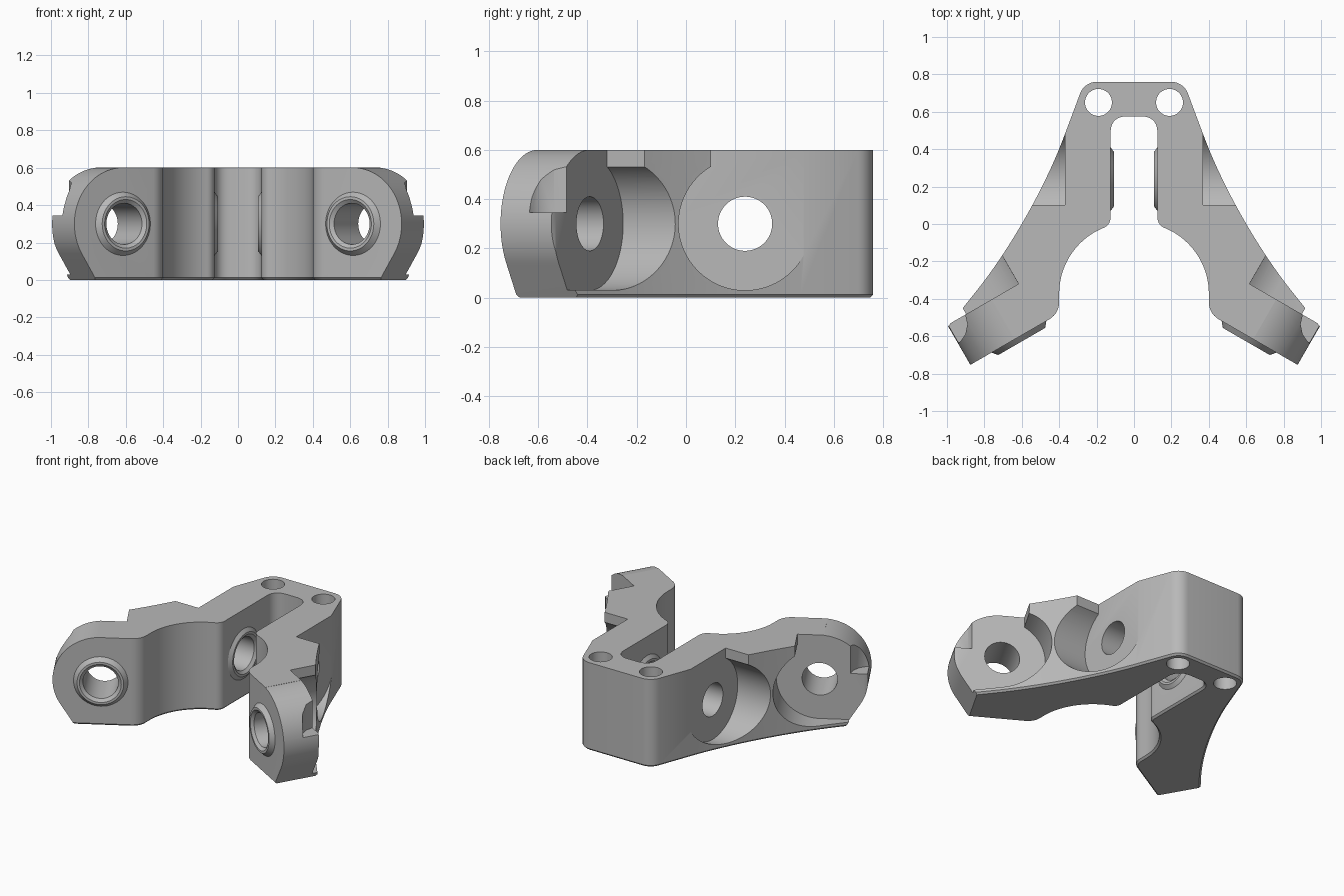
import bpy, bmesh
from math import cos, sin, radians, sqrt
from mathutils import Vector, Matrix
from mathutils.geometry import interpolate_bezier

cube = bpy.data.objects.get("Cube")
if cube:
    bpy.data.objects.remove(cube)

grey = bpy.data.materials.new("plain grey")
grey.use_nodes = True
GREY = (0.48, 0.48, 0.48, 1)
grey.diffuse_color = GREY
grey.node_tree.nodes["Principled BSDF"].inputs["Base Color"].default_value = GREY

Z = Vector((0, 0, 1))
MID = 0.3          # height of the cross holes
HOLE = 0.11
POCKET = 0.27


def frame(origin, u, v, w, side=1):
    """Local axes u, v, w at origin, mirrored in x when side is -1."""
    m = Matrix((u, v, w)).transposed().to_4x4()
    m.translation = origin
    return Matrix.Diagonal((side, 1, 1, 1)) @ m


def finish(name, bm, matrix):
    bm.transform(matrix)
    bmesh.ops.recalc_face_normals(bm, faces=bm.faces)
    mesh = bpy.data.meshes.new(name)
    bm.to_mesh(mesh)
    bm.free()
    mesh.materials.append(grey)
    obj = bpy.data.objects.new(name, mesh)
    bpy.context.collection.objects.link(obj)
    return obj


def bridge(bm, a, b):
    for i in range(len(a)):
        j = (i + 1) % len(a)
        bm.faces.new((a[i], a[j], b[j], b[i]))


def prism(name, points, matrix, start, end, chamfer=0):
    bm = bmesh.new()
    low, high = [[bm.verts.new((x, y, h)) for x, y in points] for h in (start + chamfer, end)]
    bridge(bm, low, high)
    base = bm.faces.new(low[::-1])
    bm.faces.new(high)
    if chamfer:
        bm.normal_update()
        bmesh.ops.inset_region(bm, faces=[base], thickness=chamfer, use_even_offset=True)
        bmesh.ops.translate(bm, verts=base.verts, vec=(0, 0, -chamfer))
    return finish(name, bm, matrix)


def arc(radius, a, b, steps=40):
    return [(radius * cos(radians(a + (b - a) * i / steps)),
             radius * sin(radians(a + (b - a) * i / steps))) for i in range(steps + 1)]


def circle(radius, steps=64):
    return arc(radius, 0, 360, steps)[:-1]


def rounded(corners):
    """Polyline through corners (x, y, trim), each blended over its trim length."""
    path = []
    for i, (x, y, d) in enumerate(corners):
        p = Vector((x, y))
        if not d:
            path.append(p)
            continue
        a = p + (Vector(corners[i - 1][:2]) - p).normalized() * d
        b = p + (Vector(corners[i + 1][:2]) - p).normalized() * d
        path += interpolate_bezier(a, a.lerp(p, 0.6), b.lerp(p, 0.6), b, 20 if d > 0.2 else 8)
    return [tuple(p[:2]) for p in path]


def volume(mesh):
    bm = bmesh.new()
    bm.from_mesh(mesh)
    size = bm.calc_volume()
    bm.free()
    return size


def cut(obj, cutter):
    """Subtract the cutter, trying the next solver if one removes nothing."""
    cutter.hide_render = True
    mod = obj.modifiers.new("cut", 'BOOLEAN')
    mod.operation = 'DIFFERENCE'
    mod.object = cutter
    for solver in ('MANIFOLD', 'EXACT', 'FLOAT'):
        mod.solver = solver
        bpy.context.view_layer.update()
        depsgraph = bpy.context.evaluated_depsgraph_get()
        result = bpy.data.meshes.new_from_object(obj.evaluated_get(depsgraph))
        if 0.05 < volume(result) < volume(obj.data) - 0.00005:
            obj.modifiers.remove(mod)
            obj.data = result
            break
    else:
        raise RuntimeError("no solver could cut with " + cutter.name)
    bpy.data.objects.remove(cutter)


def boss(name, matrix, height):
    """Chamfered ring around a hole, turned about local w."""
    outline = [(HOLE, -0.02), (0.17, -0.02), (0.17, 0), (0.145, height),
               (0.13, height), (HOLE, height - 0.016)]
    bm = bmesh.new()
    rings = [[bm.verts.new((x, y, h)) for x, y in circle(r)] for r, h in outline]
    for k, ring in enumerate(rings):
        bridge(bm, ring, rings[(k + 1) % len(rings)])
    return finish(name, bm, matrix)


# Forked body, extruded from its plan
half = rounded([(0, 0.76, 0), (0.265, 0.76, 0.065), (0.543, 0.016, 0.48), (1.02, -0.58, 0),
                (0.913, -0.775, 0), (0.40, -0.479, 0.06), (0.40, -0.12, 0.25),
                (0.125, -0.005, 0.04), (0.125, 0.575, 0.08), (0, 0.575, 0)])
plan = half + [(-x, y) for x, y in reversed(half[1:-1])]
body = prism("forked_body", plan, Matrix(), 0, 0.6, chamfer=0.012)
parts = [body]

# Arm axes: along the arm, and through it from front to back
along = Vector((sqrt(3) / 2, -0.5, 0))
back = Vector((0.5, sqrt(3) / 2, 0))
X, Y = Vector((1, 0, 0)), Vector((0, 1, 0))
arm_back = Vector((0.738, -0.39, MID))
arm_front = arm_back - back * 0.245

left_wall = [(-0.14, 0.4)] + arc(POCKET, 121, 270)
inner_pocket = left_wall + arc(POCKET, 270, 360)[1:] + [(0.4, 0), (0.4, 0.4)]
outer_pocket = left_wall + [(0.6, -POCKET), (0.6, 0.4)]
end_trim = arc(0.3, 85, -32.5) + [(0.165, -0.3), (0.165, -0.4), (0.6, -0.4),
                                  (0.6, 0.4), (0.026, 0.4)]
notch = [(0.19, 0.05), (0.19, 0), (0.205, -0.05), (0.24, -0.09), (0.28, -0.11),
         (0.34, -0.12), (0.5, -0.12), (0.5, 0.05)]

for side, label in ((1, "left"), (-1, "right")):
    inner = frame((0.37, 0.24, MID), Y, Z, X, side)
    outer = frame(arm_back, along, Z, back, side)
    # Rounded arm end with a notch on its back corner
    cut(body, prism("end_cutter", end_trim, outer, -0.5, 0.4))
    step = frame(arm_back + Z * 0.045, along, back, Z, side)
    cut(body, prism("notch_cutter", notch, step, 0, 0.4))
    # Pockets open to the outside and the top
    cut(body, prism("inner_pocket_cutter", inner_pocket, inner, 0, 0.4))
    cut(body, prism("outer_pocket_cutter", outer_pocket, outer, 0, 0.4))
    # Cross holes and upright bolt holes
    cut(body, prism("inner_hole_cutter", circle(HOLE), inner, -0.3, 0.1))
    cut(body, prism("outer_hole_cutter", circle(HOLE), outer, -0.4, 0.1))
    bolt = frame((0.19, 0.65, 0), X, Y, Z, side)
    cut(body, prism("bolt_cutter", circle(0.072), bolt, -0.1, 0.7))
    # Raised rings around the cross holes
    parts.append(boss("inner_boss_" + label,
                      frame((0.125, 0.24, MID), Y, Z, -X, side), 0.018))
    parts.append(boss("outer_boss_" + label,
                      frame(arm_front, along, Z, -back, side), 0.03))

for obj in bpy.context.view_layer.objects:
    obj.select_set(obj in parts)
bpy.context.view_layer.objects.active = body
bpy.ops.object.shade_smooth_by_angle(angle=radians(30))
